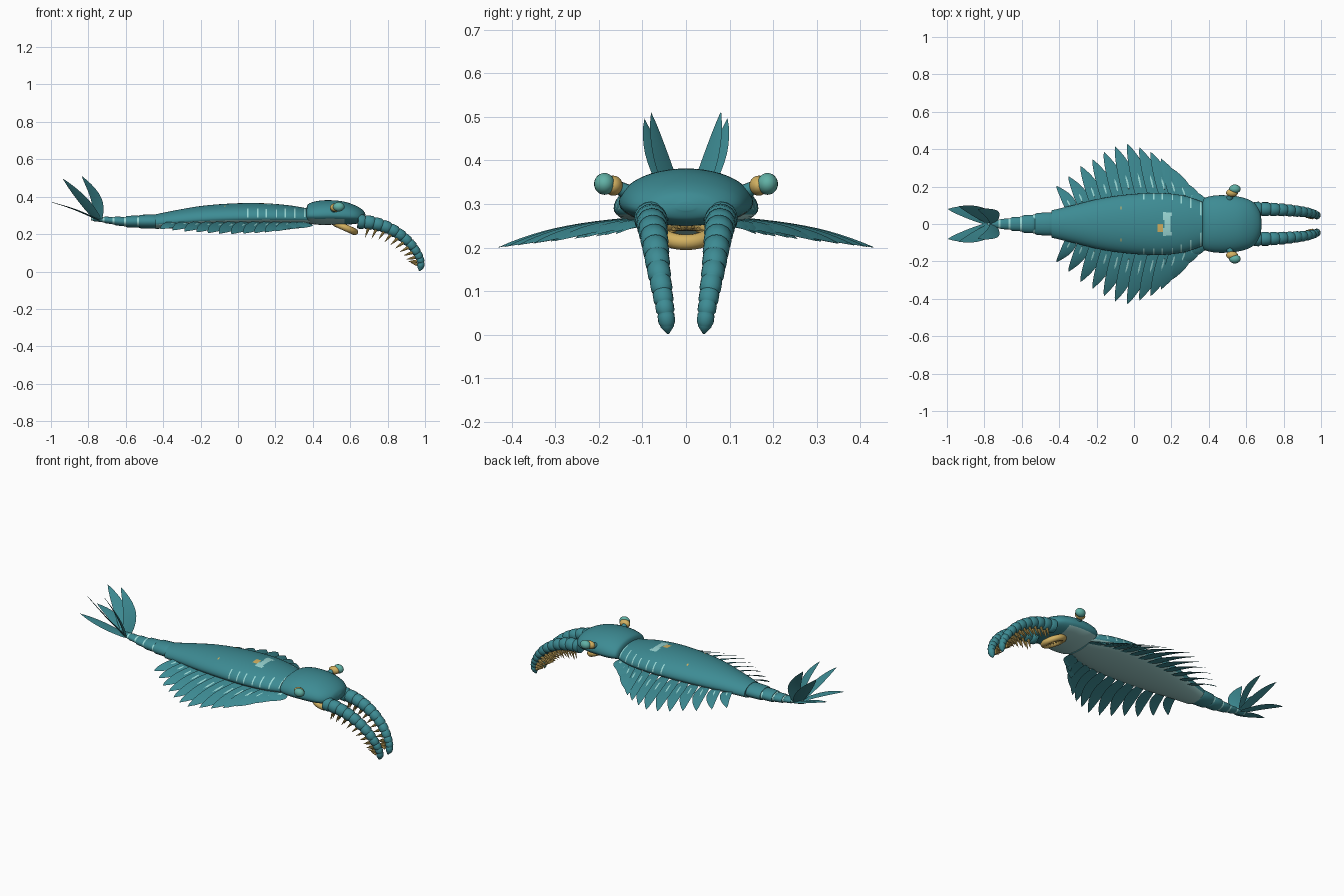
import bpy, bmesh
from math import sin, cos, pi, radians
from mathutils import Vector, Matrix

cube = bpy.data.objects.get("Cube")
if cube:
    bpy.data.objects.remove(cube)


def material(name, rgb):
    m = bpy.data.materials.new(name)
    m.use_nodes = True
    m.diffuse_color = (*rgb, 1)
    m.node_tree.nodes["Principled BSDF"].inputs["Base Color"].default_value = (*rgb, 1)
    return m


TEAL = material("teal shell", (0.047, 0.26, 0.295))
BELLY = material("pale belly", (0.33, 0.6, 0.58))
AQUA = material("light aqua", (0.32, 0.68, 0.66))
GOLD = material("golden horn", (0.65, 0.44, 0.12))
EYE = material("eye green", (0.12, 0.44, 0.38))


def finish(name, bm, mats, rule=None, angle=40):
    """Turn a bmesh into a smooth-shaded object, colouring faces by rule."""
    bmesh.ops.recalc_face_normals(bm, faces=bm.faces)
    for f in bm.faces:
        f.smooth = True
        if rule:
            f.material_index = rule(f)
    me = bpy.data.meshes.new(name)
    bm.to_mesh(me)
    bm.free()
    for m in mats:
        me.materials.append(m)
    me.set_sharp_from_angle(angle=radians(angle))
    bpy.context.collection.objects.link(bpy.data.objects.new(name, me))


def add_skin(bm, rings):
    """Bridge closed rings of points and cap both ends."""
    loops = [[bm.verts.new(p) for p in r] for r in rings]
    n = len(loops[0])
    for a, b in zip(loops, loops[1:]):
        for i in range(n):
            j = (i + 1) % n
            bm.faces.new((a[i], a[j], b[j], b[i]))
    bm.faces.new(loops[0])
    bm.faces.new(loops[-1])


def spline(pts, u):
    """Catmull-Rom value at u in 0..1 through tuples of any length."""
    k = u * (len(pts) - 1)
    i = min(int(k), len(pts) - 2)
    t = k - i
    p1, p2 = pts[i], pts[i + 1]
    p0, p3 = pts[max(i - 1, 0)], pts[min(i + 2, len(pts) - 1)]
    return [0.5 * (2 * b + (c - a) * t + (2 * a - 5 * b + 4 * c - d) * t * t
                   + (3 * b - a - 3 * c + d) * t ** 3)
            for a, b, c, d in zip(p0, p1, p2, p3)]


def add_sweep(bm, path, radii, n=12):
    """Round tube along a path with a radius at each point."""
    path = [Vector(p) for p in path]
    rings = []
    for i, (p, r) in enumerate(zip(path, radii)):
        t = (path[min(i + 1, len(path) - 1)] - path[max(i - 1, 0)]).normalized()
        ref = Vector((0, 0, 1)) if abs(t.y) > 0.7 else Vector((0, 1, 0))
        side = (ref - t * ref.dot(t)).normalized()
        up = t.cross(side)
        rings.append([p + r * (side * cos(2 * pi * k / n) + up * sin(2 * pi * k / n))
                      for k in range(n)])
    add_skin(bm, rings)


def section_point(s, a):
    """Point on a hull section (x, half width, top, bottom) at angle a."""
    x, w, top, bot = s
    mid = bot + 0.4 * (top - bot)
    h = top - mid if sin(a) > 0 else mid - bot
    return Vector((x, w * cos(a), mid + h * sin(a)))


def hull(name, sections, mats, rule, steps, n=48):
    bm = bmesh.new()
    add_skin(bm, [[section_point(spline(sections, i / steps), 2 * pi * k / n)
                   for k in range(n)] for i in range(steps + 1)])
    finish(name, bm, mats, rule)


def add_leaf(bm, root, tip, side, width, thick, bend, steps=10):
    """Pointed blade with a raised midrib; bend bows its centre line."""
    root, tip, bend = Vector(root), Vector(tip), Vector(bend)
    side = Vector(side).normalized()
    up = (tip - root).cross(side).normalized()
    rings = []
    for i in range(steps + 1):
        t = i / steps
        c = root.lerp(tip, t) + bend * sin(pi * t)
        w = width * max(0.01, sin(pi * (0.2 + 0.8 * t)) ** 0.8 if t < 1 else 0)
        h = thick * (1 - 0.8 * t)
        rings.append([c + side * w, c + up * h, c - side * w, c - up * h])
    add_skin(bm, rings)


# Trunk with pale belly, a bow-shaped back patch, flecks and shoulder slits
BODY = [(-0.44, 0.073, 0.306, 0.228), (-0.32, 0.102, 0.33, 0.232), (-0.2, 0.132, 0.35, 0.235),
        (-0.08, 0.152, 0.361, 0.237), (0.04, 0.163, 0.366, 0.238), (0.16, 0.165, 0.364, 0.24),
        (0.28, 0.148, 0.353, 0.243), (0.385, 0.11, 0.335, 0.25)]


def body_rule(f):
    c = f.calc_center_median()
    if f.normal.z < -0.6:
        return 1
    if c.z > 0.34 and abs(c.y) < 0.055 and abs(c.x - 0.178) < 0.012 + 0.25 * abs(c.y):
        return 2
    if 0.04 < c.x < 0.36 and c.x % 0.05 < 0.0075 and 0.29 < c.z < 0.335:
        return 2
    if c.z > 0.34 and abs(c.x - 0.143) < 0.015 and abs(c.y + 0.025) < 0.025:
        return 3
    if c.z > 0.32 and abs(c.x + 0.07) < 0.006 and abs(abs(c.y) - 0.08) < 0.008:
        return 3
    return 0


hull("trunk", BODY, (TEAL, BELLY, AQUA, GOLD), body_rule, 110)

# Head shield
HEAD = [(0.365, 0.11, 0.335, 0.27), (0.378, 0.138, 0.362, 0.258), (0.43, 0.152, 0.378, 0.25),
        (0.5, 0.153, 0.381, 0.25), (0.57, 0.144, 0.373, 0.25), (0.63, 0.122, 0.352, 0.255),
        (0.668, 0.08, 0.328, 0.263), (0.682, 0.02, 0.305, 0.285)]
hull("head", HEAD, (TEAL, BELLY),
     lambda f: int(f.normal.z < -0.75 and f.calc_center_median().x < 0.57), 56)

# Overlapping swimming flaps along both sides, with a light streak at each root
TIPS = [(0.335, 0.16), (0.3, 0.185), (0.25, 0.235), (0.2, 0.3), (0.145, 0.35), (0.09, 0.385),
        (0.03, 0.41), (-0.035, 0.43), (-0.1, 0.415), (-0.16, 0.385), (-0.22, 0.345),
        (-0.285, 0.31), (-0.35, 0.255), (-0.415, 0.205)]
for s, label in ((1, "left"), (-1, "right")):
    flaps, streaks = bmesh.new(), bmesh.new()
    for x, y in TIPS:
        rx = min(x + 0.08, 0.36)
        w = spline(BODY, (rx + 0.44) / 0.825)[1]
        reach = max(y - w, 0.03)
        root = Vector((rx, s * (w - 0.035), 0.262))
        tip = Vector((x, s * y, 0.25 - 0.115 * y))
        add_leaf(flaps, root, tip, (1, -0.2 * s, -0.2), 0.036 + 0.05 * reach, 0.004,
                 (0.014, s * 0.012, 0.004))
        lift = Vector((0.008, s * 0.006, 0.007))
        add_leaf(streaks, root.lerp(tip, 0.2) + lift, root.lerp(tip, 0.6) + lift,
                 (1, 0, -0.2), 0.005, 0.0015, (0.003, 0, 0.001), 5)
    finish(label + "_flaps", flaps, (TEAL,), angle=25)
    finish(label + "_flap_streaks", streaks, (AQUA,))

# Tapering tail rings with light joints
TAIL = [(-0.425, -0.53, 0.062, 0.038), (-0.525, -0.6, 0.049, 0.032), (-0.595, -0.66, 0.038, 0.025),
        (-0.655, -0.715, 0.029, 0.019), (-0.71, -0.775, 0.022, 0.014)]
rings_bm, joints = bmesh.new(), bmesh.new()


def oval(x, w, h):
    z = 0.267 + 0.1 * max(0, -x - 0.62)
    return [(x, w * cos(2 * pi * k / 24), z + h * sin(2 * pi * k / 24)) for k in range(24)]


for x0, x1, w, h in TAIL:
    add_skin(rings_bm, [oval(x0 + (x1 - x0) * t, g * w, g * h)
                        for t, g in ((0, 0.86), (0.06, 0.97), (0.3, 1), (0.9, 0.95), (1, 0.86))])
    add_skin(joints, [oval(x1 + d, w * 0.8, h * 0.8) for d in (0.015, -0.01)])
finish("tail_rings", rings_bm, (TEAL,))
finish("tail_joints", joints, (AQUA,))

# Raised tail fan, three blades a side
bm = bmesh.new()
for s in (1, -1):
    for tip, side, bend in (((-0.835, 0.08, 0.51), (0.75, 0.55, 0.12), (0.03, 0.008, 0)),
                            ((-0.935, 0.095, 0.495), (0.55, 0.6, 0.23), (0.008, 0.012, 0)),
                            ((-0.995, 0.08, 0.37), (0.3, 1, 0), (0, 0.014, 0.008))):
        add_leaf(bm, (-0.745, s * 0.008, 0.275), (tip[0], s * tip[1], tip[2]),
                 (side[0], s * side[1], side[2]), 0.036, 0.005, (bend[0], s * bend[1], bend[2]))
finish("tail_fan", bm, (TEAL,), angle=25)

# Segmented grasping arms with paired spines beneath
ARM = [(0.64, 0.08, 0.268), (0.72, 0.079, 0.259), (0.8, 0.075, 0.234), (0.87, 0.069, 0.194),
       (0.925, 0.062, 0.144), (0.962, 0.053, 0.09), (0.978, 0.046, 0.045), (0.97, 0.041, 0.001)]
SEGMENTS = 13
for s, label in ((1, "left"), (-1, "right")):
    arm, spines = bmesh.new(), bmesh.new()

    def at(u):
        x, y, z = spline(ARM, u)
        return Vector((x, s * y, z))

    path, radii = [], []
    for i in range(SEGMENTS):
        last = i == SEGMENTS - 1
        for t, g in ((0, 0.9), (0.12, 1.02), (0.75, 1.07), (0.98, 0.92)):
            u = (i + t) / SEGMENTS
            path.append(at(u))
            radii.append(g * (0.038 - 0.022 * u) * (1 - 0.98 * t if last else 1))
        u = (i + 0.5) / SEGMENTS
        if i and not last:
            t = (at(u + 0.02) - at(u - 0.02)).normalized()
            down = Vector((t.z, 0, -t.x)).normalized()
            for side in (1, -1):
                root = at(u) + Vector((0, side * 0.011, 0)) + down * 0.02
                end = root + down * (0.066 - 0.026 * u) - t * 0.012
                add_sweep(spines, (root, root.lerp(end, 0.5), end), (0.009, 0.006, 0.0006), 8)
    add_sweep(arm, path, radii, 16)
    finish(label + "_arm", arm, (TEAL,), angle=50)
    finish(label + "_arm_spines", spines, (GOLD,))


# Eyes on short stalks
def ball(name, centre, radii, mat):
    bm = bmesh.new()
    bmesh.ops.create_uvsphere(bm, u_segments=20, v_segments=12, radius=1,
                              matrix=Matrix.Translation(centre) @ Matrix.Diagonal((*radii, 1)))
    finish(name, bm, (mat,))


for s, label in ((1, "left"), (-1, "right")):
    bm = bmesh.new()
    add_sweep(bm, ((0.505, s * 0.11, 0.318), (0.512, s * 0.14, 0.33), (0.52, s * 0.16, 0.34)),
              (0.019, 0.017, 0.015))
    finish(label + "_eye_stalk", bm, (TEAL,))
    ball(label + "_eye_base", (0.524, s * 0.167, 0.342), (0.032, 0.022, 0.023), GOLD)
    ball(label + "_eye", (0.539, s * 0.187, 0.346), (0.031, 0.024, 0.025), EYE)

# Round tilted mouth ring with inner teeth
tilt = Matrix.Translation((0.573, 0, 0.235)) @ Matrix.Rotation(radians(24), 4, "Y")
R, r = 0.056, 0.018
bm = bmesh.new()
rings = [[tilt @ Vector(((R + r * cos(b)) * cos(a), (R + r * cos(b)) * sin(a), r * sin(b)))
          for b in (2 * pi * k / 12 for k in range(12))]
         for a in (2 * pi * i / 32 for i in range(33))]
add_skin(bm, rings)
bmesh.ops.delete(bm, geom=[f for f in bm.faces if len(f.verts) > 4], context="FACES")
bmesh.ops.remove_doubles(bm, verts=bm.verts, dist=0.0001)
finish("mouth_ring", bm, (GOLD,))
bm = bmesh.new()
for i in range(14):
    a = 2 * pi * i / 14
    edge = Vector((R * 0.8 * cos(a), R * 0.8 * sin(a), -0.002))
    add_sweep(bm, (tilt @ edge, tilt @ (edge * 0.5)), (0.006, 0.0006), 6)
finish("mouth_teeth", bm, (GOLD,))
